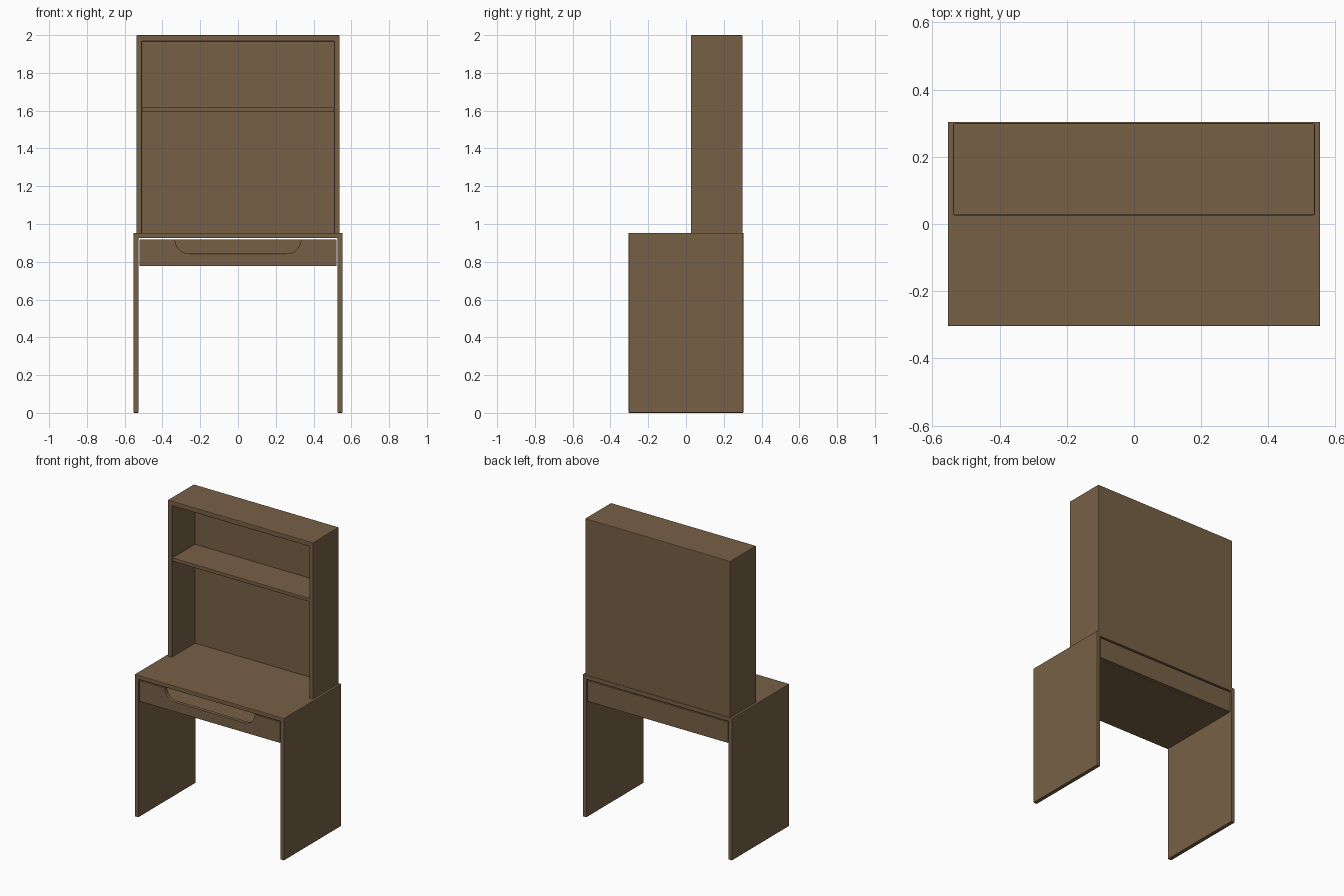
import bpy, bmesh, math

if "Cube" in bpy.data.objects:
    bpy.data.objects.remove(bpy.data.objects["Cube"])

wood = bpy.data.materials.new("brown wood")
wood.diffuse_color = (0.185, 0.118, 0.061, 1)
wood.use_nodes = True
wood.node_tree.nodes["Principled BSDF"].inputs["Base Color"].default_value = wood.diffuse_color


def add_object(name, bm, bevel=0.0):
    bmesh.ops.recalc_face_normals(bm, faces=bm.faces)
    me = bpy.data.meshes.new(name)
    bm.to_mesh(me)
    bm.free()
    me.materials.append(wood)
    ob = bpy.data.objects.new(name, me)
    bpy.context.collection.objects.link(ob)
    if bevel:
        add_bevel(ob, bevel)
    return ob


def add_bevel(ob, width):
    mod = ob.modifiers.new("edge_round", 'BEVEL')
    mod.width = width
    mod.segments = 2
    mod.limit_method = 'ANGLE'
    mod.angle_limit = math.radians(40)


def box(name, x0, x1, y0, y1, z0, z1, bevel=0.0):
    return prism(name, [(x0, z0), (x1, z0), (x1, z1), (x0, z1)], y0, y1, bevel)


def prism(name, pts, y0, y1, bevel=0.0):
    """Extrude an x-z outline along y."""
    bm = bmesh.new()
    face = bm.faces.new([bm.verts.new((x, y0, z)) for x, z in pts])
    ext = bmesh.ops.extrude_face_region(bm, geom=[face])
    verts = [g for g in ext['geom'] if isinstance(g, bmesh.types.BMVert)]
    bmesh.ops.translate(bm, verts=verts, vec=(0, y1 - y0, 0))
    return add_object(name, bm, bevel)


# Desk frame: two side panels and top as one folded board
W, D, H, T = 0.554, 0.304, 0.953, 0.028
prism("desk_frame", [(-W, 0), (-W + T, 0), (-W + T, H - T), (W - T, H - T),
                     (W - T, 0), (W, 0), (W, H), (-W, H)], -D, D, 0.004)

# Hutch: closed back, open front and bottom
hutch = box("hutch", -0.538, 0.538, 0.026, 0.300, H - 0.004, 2.0)
cutter = box("hutch_cutter", -0.509, 0.509, -0.1, 0.273, 0.8, 1.967)
cutter.hide_render = True
cutter.hide_viewport = True
cut = hutch.modifiers.new("opening", 'BOOLEAN')
cut.operation = 'DIFFERENCE'
cut.solver = 'EXACT'
cut.object = cutter
add_bevel(hutch, 0.004)
box("hutch_shelf", -0.510, 0.510, 0.032, 0.274, 1.593, 1.617, 0.003)

# Drawer: front with a rounded hand cut-out, then an open box behind it
X, Z0, Z1, R = 0.521, 0.778, 0.918, 0.075
arc = [(0.258 + R * math.cos(a), Z1 - R * math.sin(a))
       for a in (math.radians(90 * i / 12) for i in range(13))]
cutout = arc + [(-x, z) for x, z in reversed(arc)]
prism("drawer_front", [(-X, Z0), (X, Z0), (X, Z1)] + cutout + [(-X, Z1)],
      -0.300, -0.275, 0.002)
box("drawer_back", -X, X, 0.275, 0.300, Z0, Z1, 0.002)
for side, name in ((-1, "drawer_left_side"), (1, "drawer_right_side")):
    xs = sorted((side * X, side * (X - 0.022)))
    box(name, xs[0], xs[1], -0.276, 0.276, Z0, Z1)
box("drawer_bottom", -X + 0.02, X - 0.02, -0.276, 0.276, Z0, Z0 + 0.022)
